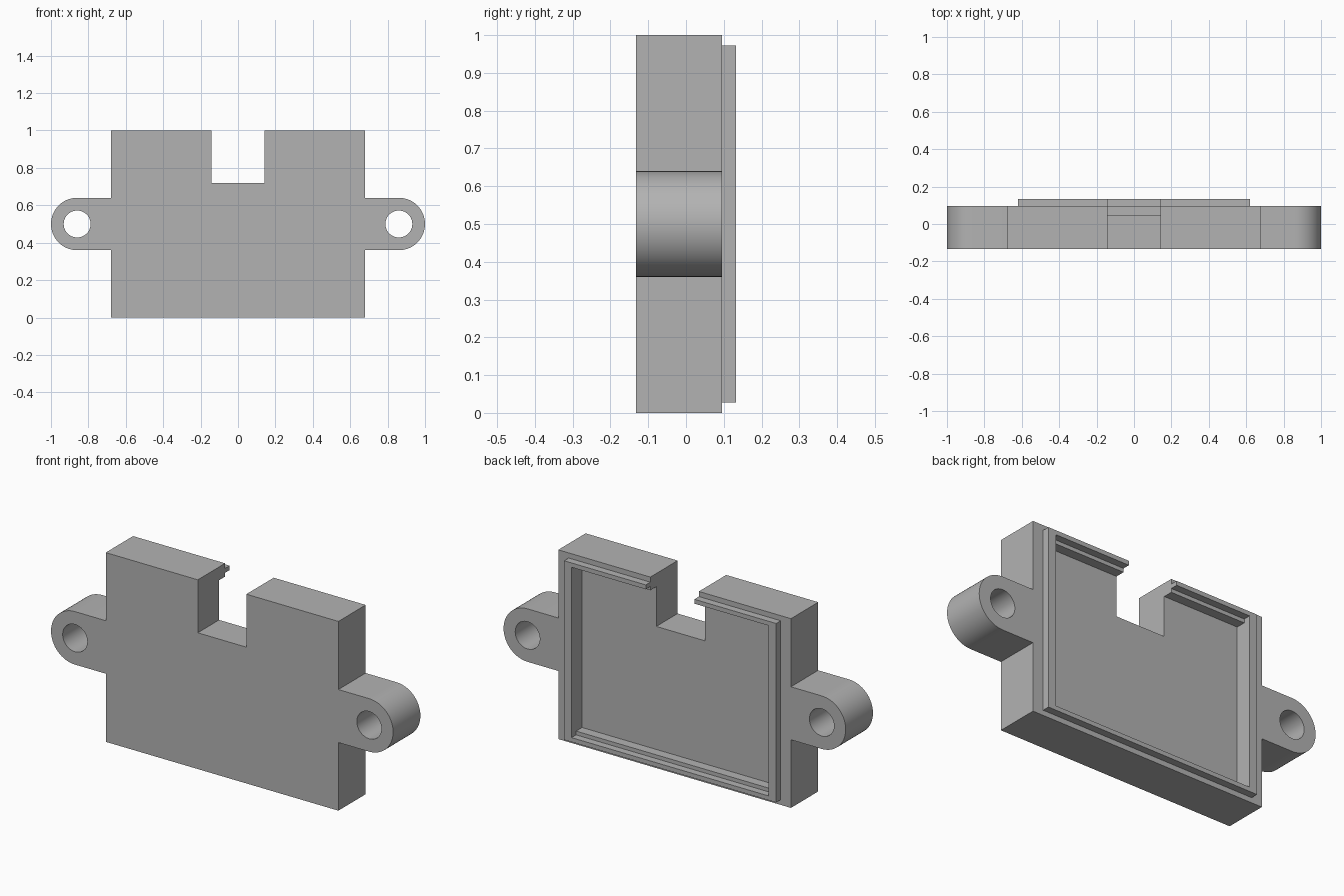
import bpy
import bmesh
from math import sin, cos, pi

if "Cube" in bpy.data.objects:
    bpy.data.objects.remove(bpy.data.objects["Cube"])

W, H = 0.68, 1.0                       # half width and height of the case
FRONT, BACK, RIM = -0.133, 0.095, 0.133
EAR_X, EAR_Z, EAR_R, HOLE_R = 0.86, 0.5, 0.14, 0.072

grey = bpy.data.materials.new("plain grey")
grey.use_nodes = True
colour = (0.45, 0.45, 0.45, 1)
grey.diffuse_color = colour
grey.node_tree.nodes["Principled BSDF"].inputs["Base Color"].default_value = colour


def prism(name, outline, y0, y1):
    """Extrude an (x, z) outline from y0 to y1."""
    bm = bmesh.new()
    face = bm.faces.new([bm.verts.new((x, y0, z)) for x, z in outline])
    new = bmesh.ops.extrude_face_region(bm, geom=[face])["geom"]
    verts = [v for v in new if isinstance(v, bmesh.types.BMVert)]
    bmesh.ops.translate(bm, verts=verts, vec=(0, y1 - y0, 0))
    bmesh.ops.recalc_face_normals(bm, faces=bm.faces)
    mesh = bpy.data.meshes.new(name)
    bm.to_mesh(mesh)
    bm.free()
    mesh.materials.append(grey)
    obj = bpy.data.objects.new(name, mesh)
    bpy.context.collection.objects.link(obj)
    return obj


def rect(half, z0, z1):
    return [(-half, z0), (half, z0), (half, z1), (-half, z1)]


def arc(cx, r, start, sweep, n):
    return [(cx + r * cos(start + sweep * i / n), EAR_Z + r * sin(start + sweep * i / n))
            for i in range(n + 1)]


def combine(target, tool, operation):
    """Apply a boolean and remove the tool object."""
    tool.hide_render = True
    mod = target.modifiers.new(operation.lower(), "BOOLEAN")
    mod.operation, mod.solver, mod.object = operation, "EXACT", tool
    bpy.context.view_layer.objects.active = target
    bpy.ops.object.modifier_apply(modifier=mod.name)
    bpy.data.objects.remove(tool)


# Case outline with a rounded mounting ear on each side
lo, hi = EAR_Z - EAR_R, EAR_Z + EAR_R
outline = ([(-W, 0), (W, 0), (W, lo)] + arc(EAR_X, EAR_R, -pi / 2, pi, 32)
           + [(W, hi), (W, H), (-W, H), (-W, hi)]
           + arc(-EAR_X, EAR_R, pi / 2, pi, 32) + [(-W, lo)])
case = prism("sensor_case", outline, FRONT, BACK)

# Raised rim on the back
combine(case, prism("rim", rect(0.62, 0.027, 0.973), 0.07, RIM), "UNION")

# Rim opening, shallow pocket with a ledge at top and bottom, and cable notch
combine(case, prism("rim_opening", rect(0.576, 0.05, 0.95), BACK, 0.2), "DIFFERENCE")
combine(case, prism("pocket", rect(0.576, 0.07, 0.93), 0.045, 0.2), "DIFFERENCE")
combine(case, prism("notch", rect(0.142, 0.72, 1.2), -0.3, 0.3), "DIFFERENCE")

# Screw holes through the ears
for side in (-1, 1):
    ring = arc(side * EAR_X, HOLE_R, 0, 2 * pi, 48)[:-1]
    combine(case, prism("screw_hole", ring, -0.3, 0.3), "DIFFERENCE")

# Smooth ears and holes, sharp edges elsewhere
bpy.ops.object.select_all(action="DESELECT")
case.select_set(True)
bpy.context.view_layer.objects.active = case
bpy.ops.object.shade_smooth_by_angle(angle=pi / 6)
